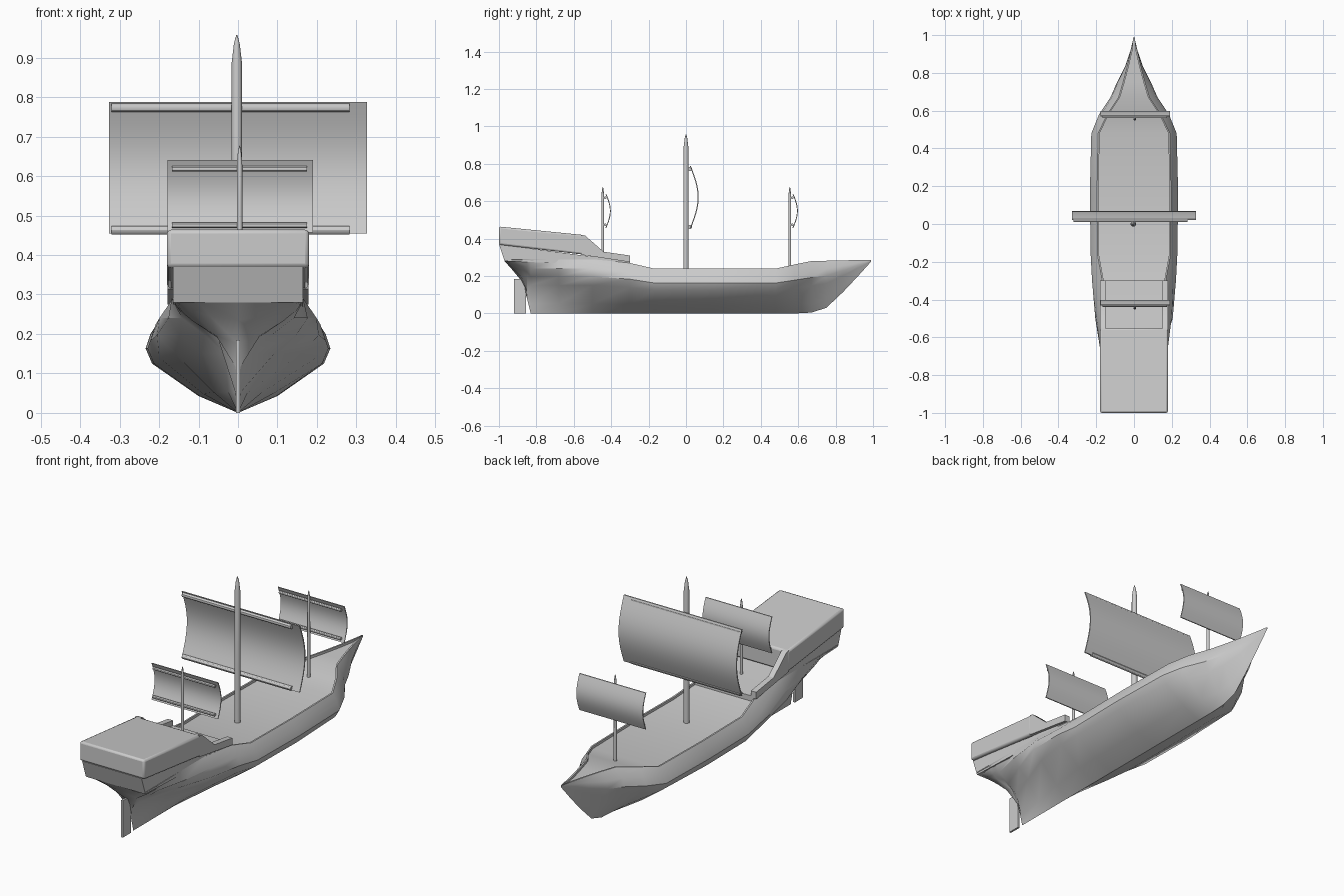
import bpy, bmesh, math

if "Cube" in bpy.data.objects:
    bpy.data.objects.remove(bpy.data.objects["Cube"])

def finish(name, bm, angle=30):
    bmesh.ops.recalc_face_normals(bm, faces=bm.faces)
    me = bpy.data.meshes.new(name)
    bm.to_mesh(me)
    bm.free()
    me.shade_smooth()
    me.set_sharp_from_angle(angle=math.radians(angle))
    ob = bpy.data.objects.new(name, me)
    bpy.context.collection.objects.link(ob)
    return ob

def loft(name, rings, angle=30):
    """Skin closed rings of equal length and cap both ends."""
    bm = bmesh.new()
    vs = [[bm.verts.new(p) for p in r] for r in rings]
    n = len(rings[0])
    for a, b in zip(vs, vs[1:]):
        for i in range(n):
            j = (i + 1) % n
            bm.faces.new((a[i], a[j], b[j], b[i]))
    bm.faces.new(vs[0])
    bm.faces.new(vs[-1])
    return finish(name, bm, angle)

def prism(name, profile, x0, x1):
    """Extrude a (y, z) side profile across x."""
    return loft(name, [[(x, y, z) for y, z in profile] for x in (x0, x1)])

def mast(name, x, y, z0, z1, r, tip):
    steps = ((z0, r), (z1 - tip, r * 0.9), (z1 - tip * 0.3, r * 0.5), (z1, r * 0.1))
    ang = [math.tau * k / 16 for k in range(16)]
    loft(name, [[(x + q * math.cos(a), y + q * math.sin(a), z) for a in ang] for z, q in steps])

def yard(name, x0, x1, y, z, r):
    ang = [math.tau * k / 12 for k in range(12)]
    loft(name, [[(x, y + r * math.cos(a), z + r * math.sin(a)) for a in ang] for x in (x0, x1)])

def sail(name, x0, x1, y, z0, z1, belly, t):
    ts = [k / 12 for k in range(13)]
    back = [(y + belly * math.sin(math.pi * k), z0 + (z1 - z0) * k) for k in ts]
    front = [(py + t, pz) for py, pz in reversed(back)]
    prism(name, back + front, x0, x1)

# Hull: stations of (y, keel z, rail z, beam, rail half width, section widths)
MID, VEE = (.43, .93, 1, .95), (.28, .75, 1, .95)
LEVELS = (.18, .52, .68, .83)
stations = [
    (-.97, .28, .29, .168, .168, (.6, .85, .93, .97)),
    (-.93, .235, .29, .168, .168, (.42, .75, .86, .94)),
    (-.88, .175, .29, .168, .168, (.33, .7, .83, .93)),
    (-.85, .08, .29, .170, .168, (.04, .3, .58, .85)),
    (-.83, .00, .29, .170, .168, (.04, .2, .5, .84)),
    (-.68, .00, .29, .178, .165, (.14, .52, .83, .99)),
    (-.50, .00, .29, .205, .165, (.3, .78, 1, .97)),
    (-.30, .00, .27, .222, .168, (.4, .9, 1, .94)),
    (-.17, .00, .24, .229, .192, MID),
    (.15, .00, .24, .234, .196, MID),
    (.48, .00, .24, .226, .190, (.4, .9, 1, .95)),
    (.58, .00, .262, .185, .142, (.35, .84, 1, .93)),
    (.67, .005, .28, .125, .082, VEE),
    (.75, .03, .282, .090, .058, VEE),
    (.84, .115, .284, .045, .034, VEE),
    (.92, .20, .286, .018, .016, VEE),
    (.99, .278, .287, .002, .002, VEE),
]
rings = []
for y, zk, zt, beam, xt, shape in stations:
    h = zt - zk
    drop = min(.012, h / 2)
    side = [(f * beam, zk + t * h) for f, t in zip(shape, LEVELS)]
    lip = max(xt - .008, xt / 2)
    side += [(xt, zt), (lip, zt), (lip, zt - drop)]
    rings.append([(0, y, zk)] + [(x, y, z) for x, z in side]
                 + [(-x, y, z) for x, z in reversed(side)])
loft("hull", rings, 35)

# Rudder
prism("rudder", [(-.92, 0), (-.855, 0), (-.855, .1), (-.87, .185), (-.92, .185)], -.005, .005)

# Stern castle: lower body, cabin and side bulwarks
prism("quarterdeck", [(-.97, .28), (-.3, .255), (-.3, .285), (-.55, .31), (-1, .37)], -.165, .165)
cabin = prism("stern_cabin", [(-1, .368), (-1, .465), (-.55, .42), (-.55, .315)], -.18, .18)
bev = cabin.modifiers.new("edge", 'BEVEL')
bev.width, bev.segments = .01, 2
for label, s in (("left", -1), ("right", 1)):
    prism("bulwark_" + label,
          [(-.56, .314), (-.56, .421), (-.54, .417), (-.44, .33), (-.3, .31), (-.3, .275)],
          s * .15, s * .179)

# Main mast with its sail and yards
mast("main_mast", -.003, 0, .22, .957, .0145, .07)
sail("main_sail", -.327, .327, .02, .455, .788, .042, .006)
for label, z in (("upper", .773), ("lower", .463)):
    yard("main_yard_" + label, -.32, .283, .021, z, .011)

# Smaller fore and mizzen masts
for part, y, base in (("fore", .555, .24), ("mizzen", -.445, .28)):
    mast(part + "_mast", .004, y, base, .677, .0075, .04)
    sail(part + "_sail", -.178, .19, y + .014, .457, .64, .024, .005)
    for label, z in (("upper", .618), ("lower", .475)):
        yard(part + "_yard_" + label, -.167, .175, y + .013, z, .007)
